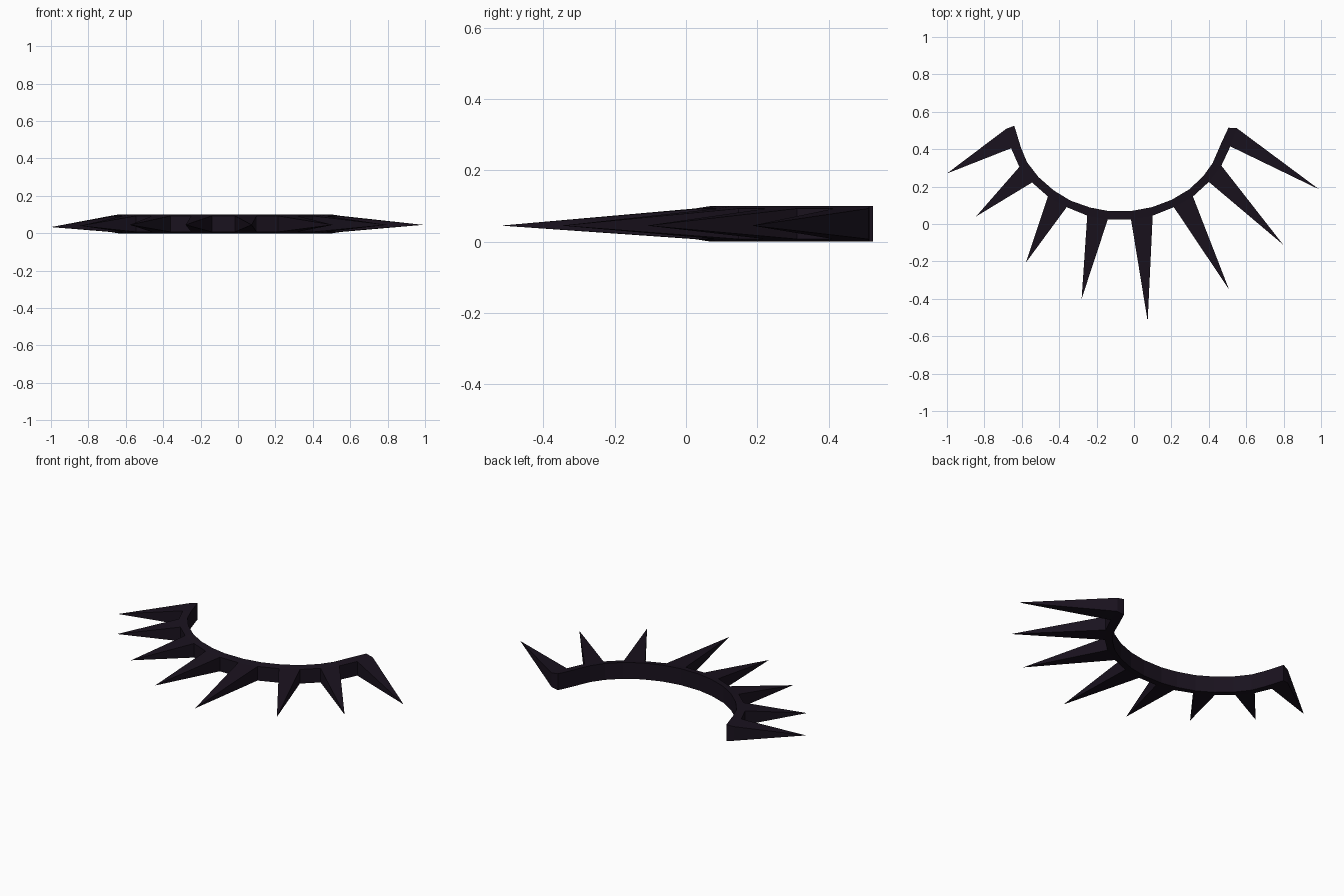
import bpy, bmesh

if "Cube" in bpy.data.objects:
    bpy.data.objects.remove(bpy.data.objects["Cube"])

# Top-view outline of the curved band: inner and outer edge, station by station
inner = [(-.64, .525), (-.605, .41), (-.572, .33), (-.51, .25), (-.43, .18), (-.34, .125),
         (-.235, .088), (-.14, .07), (-.012, .07), (.097, .09), (.203, .13), (.295, .185),
         (.37, .255), (.42, .325), (.47, .44), (.505, .515)]
outer = [(-.682, .51), (-.657, .405), (-.613, .305), (-.545, .222), (-.46, .147), (-.36, .09),
         (-.25, .045), (-.14, .025), (-.016, .025), (.10, .045), (.213, .09), (.315, .147),
         (.40, .225), (.467, .312), (.515, .415), (.55, .512)]
# Spike tips: one for every second band segment
tips = [(-1, .27, .033), (-.845, .04, .04), (-.578, -.206, .045), (-.28, -.4, .045),
        (.073, -.52, .045), (.508, -.35, .045), (.797, -.11, .045), (.99, .185, .045)]

bm = bmesh.new()

# Band cross-sections: full height inside, slightly lower outside
rings = []
for (ix, iy), (ox, oy) in zip(inner, outer):
    rings.append([bm.verts.new(p) for p in
                  ((ix, iy, 0), (ix, iy, .1), (ox, oy, .093), (ox, oy, .007))])

for i in range(len(rings) - 1):
    a, b = rings[i], rings[i + 1]
    for k in range(4):
        quad = (a[k], a[(k + 1) % 4], b[(k + 1) % 4], b[k])
        if k == 2 and i % 2 == 0:
            # Outer wall drawn out into a four-sided spike
            tip = bm.verts.new(tips[i // 2])
            for j in range(4):
                bm.faces.new((quad[j], quad[(j + 1) % 4], tip))
        else:
            bm.faces.new(quad)

# End caps
bm.faces.new(rings[0])
bm.faces.new(rings[-1])
bmesh.ops.recalc_face_normals(bm, faces=bm.faces)

mesh = bpy.data.meshes.new("spiked_band")
bm.to_mesh(mesh)
bm.free()
band = bpy.data.objects.new("spiked_band", mesh)
bpy.context.collection.objects.link(band)

# Near-black purple finish
mat = bpy.data.materials.new("dark_purple")
mat.diffuse_color = (.01, .006, .013, 1)
mat.use_nodes = True
mat.node_tree.nodes["Principled BSDF"].inputs["Base Color"].default_value = mat.diffuse_color
mesh.materials.append(mat)
